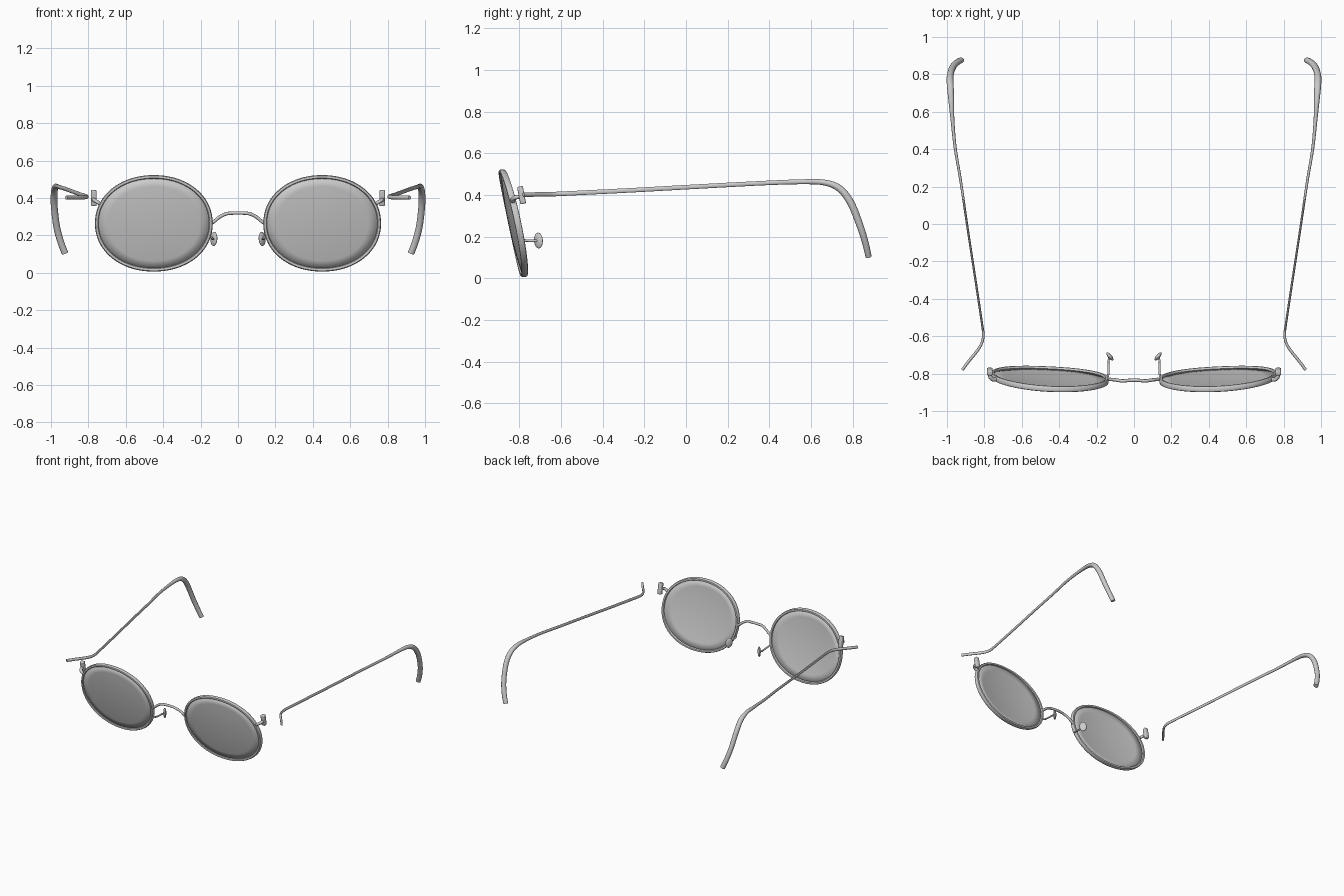
import bpy, bmesh, math
from mathutils import Vector, Matrix

if "Cube" in bpy.data.objects:
    bpy.data.objects.remove(bpy.data.objects["Cube"])

CX, CZ, RX, RZ = 0.45, 0.264, 0.305, 0.248   # lens centre and rim centre-line radii


def finish(name, bm, mirror=True, angle=40):
    bmesh.ops.recalc_face_normals(bm, faces=bm.faces)
    me = bpy.data.meshes.new(name)
    bm.to_mesh(me)
    bm.free()
    ob = bpy.data.objects.new(name, me)
    bpy.context.collection.objects.link(ob)
    bpy.ops.object.select_all(action='DESELECT')
    ob.select_set(True)
    bpy.context.view_layer.objects.active = ob
    bpy.ops.object.shade_smooth_by_angle(angle=math.radians(angle))
    if mirror:
        m = ob.modifiers.new("Mirror", 'MIRROR')
        m.use_mirror_merge = False
    return ob


def spline(rows, steps=8):
    """Catmull-Rom through rows of numbers (position + radii)."""
    out = []
    n = len(rows)
    for i in range(n - 1):
        p0, p1, p2, p3 = (rows[max(0, min(n - 1, i + k))] for k in (-1, 0, 1, 2))
        for s in range(steps):
            t = s / steps
            out.append([0.5 * (2 * b + (c - a) * t + (2 * a - 5 * b + 4 * c - d) * t * t
                               + (3 * b - a - 3 * c + d) * t ** 3)
                        for a, b, c, d in zip(p0, p1, p2, p3)])
    out.append(list(rows[-1]))
    return out


def sweep(name, rows, ref, closed=False, sides=12, power=2.0, mirror=True):
    """Sweep an oval section along rows (x, y, z, radius along ref, radius across)."""
    bm = bmesh.new()
    pts = [Vector(r[:3]) for r in rows]
    n = len(pts)
    rings = []
    for i, r in enumerate(rows):
        if closed:
            t = pts[(i + 1) % n] - pts[i - 1]
        else:
            t = pts[min(i + 1, n - 1)] - pts[max(i - 1, 0)]
        t.normalize()
        a = (Vector(ref) - t * t.dot(Vector(ref))).normalized()
        b = t.cross(a)
        ring = []
        for k in range(sides):
            w = 2 * math.pi * k / sides
            c, s = math.cos(w), math.sin(w)
            e = 2 / power
            ring.append(bm.verts.new(pts[i] + a * r[3] * math.copysign(abs(c) ** e, c)
                                     + b * r[4] * math.copysign(abs(s) ** e, s)))
        rings.append(ring)
    for i in range(n if closed else n - 1):
        p, q = rings[i], rings[(i + 1) % n]
        for k in range(sides):
            j = (k + 1) % sides
            bm.faces.new((p[k], p[j], q[j], q[k]))
    if not closed:
        bm.faces.new(rings[0])
        bm.faces.new(rings[-1])
    return finish(name, bm, mirror)


def lens_point(f, w):
    """Point on the tilted, gently domed lens surface."""
    c, s = math.cos(w), math.sin(w)
    u = f * RX * math.copysign(abs(c) ** 0.96, c)
    v = f * RZ * math.copysign(abs(s) ** 0.96, s)
    return Vector((CX + u, -0.845 + 0.05 * u - 0.21 * v + 0.25 * (u * u + v * v), CZ + v))


# Rims
SEG = 72
sweep("rim", [(*lens_point(1, 2 * math.pi * i / SEG), 0.016, 0.010) for i in range(SEG)],
      (0, 1, 0), closed=True, power=2.8)

# Lenses: domed polar grid, solidified
bm = bmesh.new()
hub = bm.verts.new(lens_point(0, 0))
prev = None
for f in (0.2, 0.4, 0.6, 0.8, 0.99):
    ring = [bm.verts.new(lens_point(f, 2 * math.pi * i / SEG)) for i in range(SEG)]
    for i in range(SEG):
        j = (i + 1) % SEG
        if prev:
            bm.faces.new((prev[i], prev[j], ring[j], ring[i]))
        else:
            bm.faces.new((hub, ring[j], ring[i]))
    prev = ring
lens = finish("lens", bm)
sol = lens.modifiers.new("Solidify", 'SOLIDIFY')
sol.thickness, sol.offset = 0.012, 0

# Bridge
half = [(0.145, -0.832, 0.262), (0.125, -0.831, 0.276), (0.095, -0.834, 0.300),
        (0.062, -0.839, 0.315), (0.025, -0.836, 0.319)]
path = [(-x, y, z) for x, y, z in half] + half[::-1]
sweep("bridge", spline([(*p, 0.009, 0.009) for p in path]), (0, 1, 0), mirror=False)

# Nose pad wires and pads
wire = [(0.155, -0.822, 0.198), (0.139, -0.812, 0.186), (0.136, -0.765, 0.181),
        (0.137, -0.735, 0.180), (0.130, -0.710, 0.180)]
sweep("nose_pad_wire", spline([(*p, 0.006, 0.006) for p in wire]), (0, 0, 1), sides=10)
bm = bmesh.new()
bmesh.ops.create_uvsphere(bm, u_segments=24, v_segments=14, radius=1)
bm.transform(Matrix.Translation((0.129, -0.708, 0.181)) @ Matrix.Rotation(math.radians(50), 4, 'Z')
             @ Matrix.Rotation(math.radians(-6), 4, 'Y') @ Matrix.Diagonal((0.026, 0.011, 0.038, 1)))
finish("nose_pad", bm)

# End pieces and hinges
arm = [(0.735, -0.829, 0.366), (0.752, -0.832, 0.378), (0.768, -0.818, 0.388), (0.771, -0.790, 0.392)]
sweep("end_piece", spline([(*p, 0.010, 0.011) for p in arm]), (0, 0, 1))
bm = bmesh.new()
bmesh.ops.create_cube(bm, size=1)
bm.transform(Matrix.Translation((0.771, -0.789, 0.399)) @ Matrix.Rotation(math.radians(11), 4, 'X')
             @ Matrix.Diagonal((0.030, 0.028, 0.085, 1)))
bmesh.ops.bevel(bm, geom=bm.edges[:], offset=0.006, segments=3, profile=0.5, affect='EDGES')
finish("hinge", bm)

# Temples: slim flat bars thickening into curved ear tips
temple = [(0.918, -0.780, 0.401, 0.008, 0.011), (0.882, -0.732, 0.402, 0.008, 0.011),
          (0.840, -0.680, 0.403, 0.008, 0.011), (0.813, -0.635, 0.404, 0.007, 0.011),
          (0.806, -0.590, 0.406, 0.007, 0.011), (0.813, -0.530, 0.409, 0.006, 0.011),
          (0.852, -0.270, 0.422, 0.006, 0.011), (0.893, 0.000, 0.437, 0.006, 0.011),
          (0.925, 0.220, 0.449, 0.007, 0.011), (0.955, 0.400, 0.458, 0.008, 0.011),
          (0.970, 0.550, 0.463, 0.010, 0.012), (0.977, 0.660, 0.460, 0.015, 0.014),
          (0.982, 0.735, 0.432, 0.018, 0.017), (0.983, 0.790, 0.363, 0.018, 0.018),
          (0.970, 0.836, 0.250, 0.018, 0.017), (0.948, 0.862, 0.165, 0.018, 0.016),
          (0.925, 0.876, 0.104, 0.018, 0.015)]
sweep("temple", spline(temple, 6), (1, 0, 0), sides=14)
